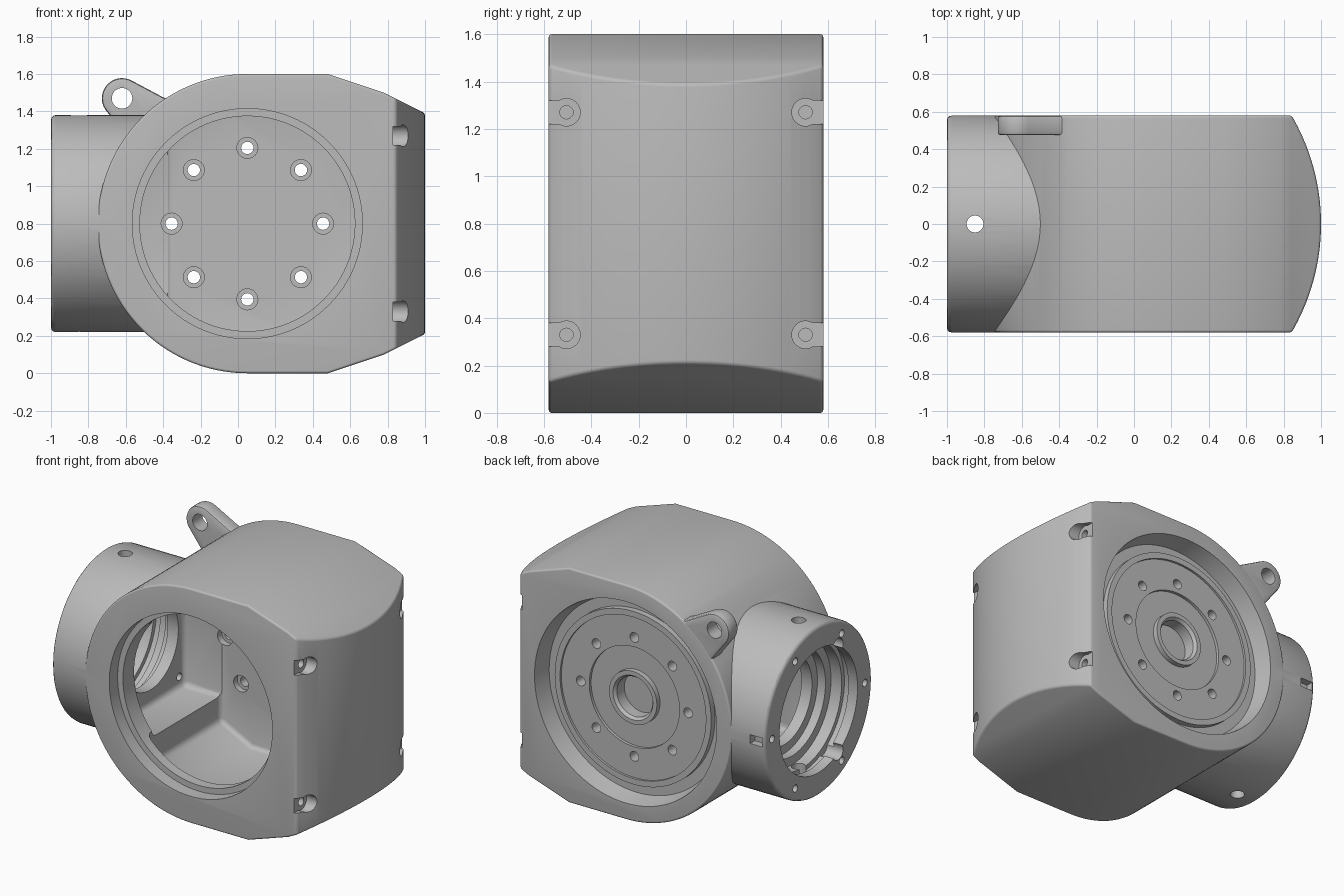
import bpy, bmesh
from math import sin, cos, pi, radians, sqrt
from mathutils import Vector

if "Cube" in bpy.data.objects:
    bpy.data.objects.remove(bpy.data.objects["Cube"], do_unlink=True)

metal = bpy.data.materials.new("cast_grey")
metal.use_nodes = True
grey = (0.5, 0.5, 0.5, 1)
metal.diffuse_color = grey
metal.node_tree.nodes["Principled BSDF"].inputs["Base Color"].default_value = grey

CX, CZ = 0.05, 0.8      # axis of the round housing


def prism(name, points, axis, lo, hi):
    """Extrude a 2D outline along an axis: y takes (x, z), z takes (x, y), x takes (y, z)."""
    place = {"x": lambda p, t: (t, p[0], p[1]),
             "y": lambda p, t: (p[0], t, p[1]),
             "z": lambda p, t: (p[0], p[1], t)}[axis]
    bm = bmesh.new()
    low = [bm.verts.new(place(p, lo)) for p in points]
    high = [bm.verts.new(place(p, hi)) for p in points]
    bm.faces.new(low)
    bm.faces.new(high)
    for i in range(len(points)):
        j = (i + 1) % len(points)
        bm.faces.new((low[i], low[j], high[j], high[i]))
    bmesh.ops.recalc_face_normals(bm, faces=bm.faces)
    mesh = bpy.data.meshes.new(name)
    bm.to_mesh(mesh)
    bm.free()
    mesh.materials.append(metal)
    ob = bpy.data.objects.new(name, mesh)
    bpy.context.collection.objects.link(ob)
    return ob


def circle(a, b, r, n):
    return [(a + r * cos(2 * pi * i / n), b + r * sin(2 * pi * i / n)) for i in range(n)]


def cyl(axis, a, b, r, lo, hi, n=72):
    return prism("cutter", circle(a, b, r, n), axis, lo, hi)


def box(x0, x1, y0, y1, z0, z1):
    return prism("cutter", [(x0, z0), (x1, z0), (x1, z1), (x0, z1)], "y", y0, y1)


def apply(ob, mod):
    bpy.context.view_layer.objects.active = ob
    bpy.ops.object.modifier_apply(modifier=mod.name)


def bevel(ob, width, segments=4, angle=25):
    m = ob.modifiers.new("round", "BEVEL")
    m.width, m.segments, m.limit_method = width, segments, "ANGLE"
    m.angle_limit = radians(angle)
    apply(ob, m)
    return ob


def combine(ob, other, how="DIFFERENCE"):
    m = ob.modifiers.new("combine", "BOOLEAN")
    m.operation, m.solver, m.object = how, "EXACT", other
    apply(ob, m)
    bpy.data.objects.remove(other, do_unlink=True)


# Housing: round on the left, tapered on the right
outline = [(CX + 0.8 * cos(radians(t)), CZ + 0.8 * sin(radians(t))) for t in range(90, 271, 3)]
taper = [(0.48, 0), (0.78, 0.1), (1.1, 0.26)]
outline += taper + [(x, 2 * CZ - z) for x, z in reversed(taper)]
housing = prism("housing", outline, "y", -0.58, 0.58)

# Bulged right end
R = 1.15
plan = [(-1, 0.7), (-1, -0.7)]
plan += [(1 - R + sqrt(R * R - y * y), y) for y in [-0.7 + 1.4 * i / 32 for i in range(33)]]
combine(housing, prism("cutter", plan, "z", -0.1, 1.7), "INTERSECT")
bevel(housing, 0.045)

# Side tube and lug
tube = bevel(cyl("x", 0, CZ, 0.58, -1, 0, 96), 0.025, 3)
combine(housing, tube, "UNION")
lug_pts = [(-0.62 + 0.108 * cos(radians(t)), 1.47 + 0.108 * sin(radians(t))) for t in range(60, 226, 11)]
lug_pts += [(-0.52, 1.16), (-0.3, 1.16), (-0.3, 1.45), (-0.4, 1.475)]
combine(housing, bevel(prism("lug", lug_pts, "y", 0.475, 0.579), 0.015, 2), "UNION")
combine(housing, cyl("y", -0.62, 1.47, 0.055, 0.3, 0.7, 32))

# Interior: main chamber, side pocket and stepped front opening
half = [(-0.39, 0.22), (-0.15, 0.1), (0.45, 0.1), (0.76, 0.2), (0.82, 0.26)]
chamber = prism("cutter", half + [(x, 2 * CZ - z) for x, z in reversed(half)], "y", -0.42, 0.37)
combine(housing, bevel(chamber, 0.03, 3, 40))
combine(housing, bevel(box(-0.66, -0.2, -0.37, 0.365, 0.39, 1.21), 0.04, 3))
combine(housing, cyl("y", CX, CZ, 0.575, -0.7, -0.3, 96))
combine(housing, cyl("y", CX, CZ, 0.615, -0.7, -0.49, 96))

# Tube bore with steps and a retaining groove
for r, lo, hi in [(0.42, -1.1, -0.8), (0.45, -0.93, -0.88), (0.36, -0.85, -0.74), (0.3, -0.8, -0.6)]:
    combine(housing, cyl("x", 0, CZ, r, lo, hi))

# Tube end bolts, inner bolts, notches, cross holes and side slot
for k in range(6):
    a = k * pi / 3
    combine(housing, cyl("x", 0.5 * cos(a), CZ + 0.5 * sin(a), 0.025, -1.1, -0.9, 16))
for s in (-1, 1):
    notch = cyl("x", -0.21, CZ + s * 0.36, 0.055, -1.1, -0.88, 24)
    combine(housing, notch)
    for t in (-1, 1):
        combine(housing, cyl("x", s * 0.31, CZ + t * 0.33, 0.025, -0.75, -0.5, 16))
combine(housing, cyl("z", -0.85, 0, 0.045, -0.1, 1.7, 32))
combine(housing, box(-0.98, -0.89, 0.53, 0.7, 0.77, 0.83))

# Rear recess with tapered wall, raised disc and hub
recess = [(0.69, 0.6), (0.685, 0.57), (0.66, 0.46), (0.59, 0.46), (0.59, 0.5), (0.55, 0.5),
          (0.55, 0.485), (0.34, 0.485), (0.34, 0.465), (0.18, 0.465), (0.18, 0.5),
          (0.15, 0.5), (0.135, 0.48), (0.135, 0.4), (0, 0.4), (0, 0.6)]
bm = bmesh.new()
ring = [bm.verts.new((CX + r, y, CZ)) for r, y in recess]
edges = [bm.edges.new((ring[i], ring[(i + 1) % len(ring)])) for i in range(len(ring))]
bmesh.ops.spin(bm, geom=ring + edges, cent=(CX, 0, CZ), axis=(0, 1, 0), angle=2 * pi, steps=96)
bmesh.ops.remove_doubles(bm, verts=bm.verts, dist=0.0001)
bmesh.ops.dissolve_degenerate(bm, edges=bm.edges, dist=0.0001)
bmesh.ops.recalc_face_normals(bm, faces=bm.faces)
mesh = bpy.data.meshes.new("cutter")
bm.to_mesh(mesh)
bm.free()
mesh.materials.append(metal)
lathe = bpy.data.objects.new("cutter", mesh)
bpy.context.collection.objects.link(lathe)
combine(housing, lathe)

# Ring of eight through holes, counterbored from inside
for k in range(8):
    x, z = CX + 0.405 * cos(k * pi / 4), CZ + 0.405 * sin(k * pi / 4)
    combine(housing, cyl("y", x, z, 0.033, 0.3, 0.6, 24))
    combine(housing, cyl("y", x, z, 0.056, 0.3, 0.41, 24))

# Screw pockets at the right end corners
for s in (-1, 1):
    for z in (0.33, 1.27):
        combine(housing, cyl("x", s * 0.505, z, 0.058, 0.83, 1.1, 32))
        y0, y1 = sorted((s * 0.52, s * 0.7))
        combine(housing, box(0.83, 1.1, y0, y1, z - 0.05, z + 0.05))
        combine(housing, cyl("x", s * 0.505, z, 0.028, 0.72, 0.9, 20))

bpy.ops.object.select_all(action="DESELECT")
housing.select_set(True)
bpy.context.view_layer.objects.active = housing
bpy.ops.object.shade_smooth_by_angle(angle=radians(30))
